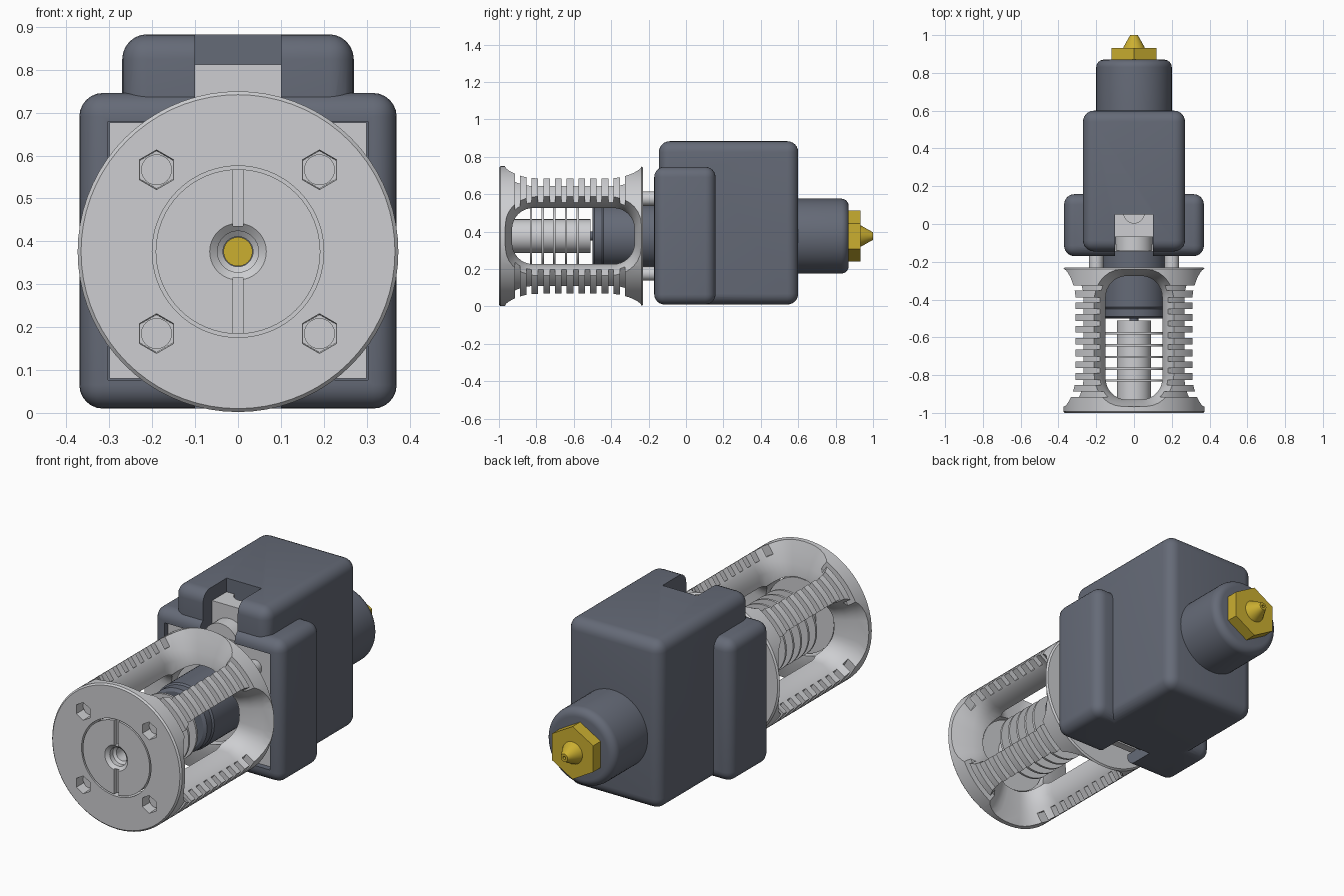
import bpy, bmesh
from math import sin, cos, pi
from mathutils import Matrix, Vector

AXIS_Z = 0.376
old = bpy.data.objects.get("Cube")
if old:
    bpy.data.objects.remove(old)


def material(name, rgb):
    m = bpy.data.materials.new(name)
    m.use_nodes = True
    m.diffuse_color = (*rgb, 1)
    bsdf = m.node_tree.nodes["Principled BSDF"]
    bsdf.inputs["Base Color"].default_value = (*rgb, 1)
    bsdf.inputs["Roughness"].default_value = 0.5
    return m


DARK = material("slate rubber", (0.13, 0.145, 0.185))
METAL = material("light metal", (0.61, 0.615, 0.635))
BRASS = material("brass", (0.60, 0.43, 0.03))
parts = []


def finish(bm, name, mat):
    bmesh.ops.remove_doubles(bm, verts=bm.verts, dist=1e-5)
    bmesh.ops.recalc_face_normals(bm, faces=bm.faces)
    me = bpy.data.meshes.new(name)
    bm.to_mesh(me)
    bm.free()
    ob = bpy.data.objects.new(name, me)
    bpy.context.collection.objects.link(ob)
    if mat:
        me.materials.append(mat)
        parts.append(ob)
    return ob


def skin(rings, name, mat, closed=False):
    """Join a row of vertex rings with quads, capping the ends if open."""
    bm = bmesh.new()
    loops = [[bm.verts.new(p) for p in ring] for ring in rings]
    n = len(loops[0])
    pairs = list(zip(loops, loops[1:])) + ([(loops[-1], loops[0])] if closed else [])
    for a, b in pairs:
        for i in range(n):
            j = (i + 1) % n
            bm.faces.new((a[i], a[j], b[j], b[i]))
    if not closed:
        bm.faces.new(loops[0])
        bm.faces.new(loops[-1])
    return finish(bm, name, mat)


def lathe(profile, name, mat, closed=False, segs=64, x=0, z=0, turn=0):
    """Revolve (radius, y) points around the long axis."""
    rings = [[(x + r * sin(2 * pi * i / segs + turn), y,
               AXIS_Z + z + r * cos(2 * pi * i / segs + turn)) for i in range(segs)]
             for r, y in profile]
    return skin(rings, name, mat, closed)


def box(lo, hi, name, mat, bevel=0):
    lo, hi = Vector(lo), Vector(hi)
    bm = bmesh.new()
    bmesh.ops.create_cube(bm, size=1)
    for v in bm.verts:
        v.co = (lo + hi) / 2 + v.co * (hi - lo)
    if bevel:
        bmesh.ops.bevel(bm, geom=bm.edges[:], offset=bevel, segments=6,
                        profile=0.5, affect='EDGES')
    return finish(bm, name, mat)


def combine(target, other, op='DIFFERENCE'):
    """Apply a boolean and discard the helper."""
    mod = target.modifiers.new("shape", 'BOOLEAN')
    mod.operation, mod.object, mod.solver = op, other, 'EXACT'
    bpy.context.view_layer.objects.active = target
    bpy.ops.object.modifier_apply(modifier=mod.name)
    if other in parts:
        parts.remove(other)
    bpy.data.objects.remove(other)


def rounded_window(d, half, y0, y1, rad, rot):
    """One rounded rectangle at distance d from the axis, turned about it."""
    pts = []
    for k, (sx, cy) in enumerate([(1, y1 - rad), (-1, y1 - rad), (-1, y0 + rad), (1, y0 + rad)]):
        for i in range(9):
            a = (k + i / 8) * pi / 2
            p = Vector((sx * (half - rad) + rad * cos(a), cy + rad * sin(a), d))
            pts.append(rot @ p + Vector((0, 0, AXIS_Z)))
    return pts


# Slotted cage: grooved tube between two flanges
R, GROOVE, INNER = 0.374, 0.322, 0.2
outline = [(INNER, -1), (R - 0.008, -1), (R, -0.992)]
for i in range(10):
    y = -0.915 + i * 0.0625
    outline += [(R, y), (GROOVE, y), (GROOVE, y + 0.027), (R, y + 0.027)]
outline += [(R, -0.238), (R - 0.008, -0.23), (INNER, -0.23)]
cage = lathe(outline, "cage", METAL, closed=True, segs=72)
layers = [(0.08, 0.15, 0), (0.21, 0.15, 0), (0.26, 0.175, 0.008), (0.32, 0.22, 0.022), (0.40, 0.29, 0.045)]
for q in range(4):
    rot = Matrix.Rotation(q * pi / 2, 3, 'Y')
    rings = [rounded_window(d, h, -0.93 - e, -0.275 + e, h * 0.75, rot) for d, h, e in layers]
    combine(cage, skin(rings, "window_cutter", None))

# Screw pockets in the front flange, and posts behind the cage
for sx in (-1, 1):
    for sz in (-1, 1):
        at = dict(x=sx * 0.19, z=sz * 0.191)
        combine(cage, lathe([(0.047, -1.02), (0.044, -0.94)], "pocket_cutter", None, segs=6, **at))
        lathe([(0.036, -0.95), (0.036, -0.935)], "screw_head", METAL, segs=24, **at)
        lathe([(0.038, -0.25), (0.038, -0.13)], "post", METAL, segs=24, x=sx * 0.2, z=sz * 0.2)

# Finned heat sink with a countersunk bore and a slit across its head
core, fin, bore = 0.09, 0.17, 0.035
outline = [(bore, -0.51), (bore, -0.95), (0.048, -0.96), (0.048, -0.985), (0.066, -1),
           (0.192, -1), (0.192, -0.94), (core, -0.94)]
for i in range(5):
    y = -0.835 + i * 0.0625
    outline += [(core, y), (fin, y), (fin, y + 0.012), (core, y + 0.012)]
outline += [(core, -0.51)]
sink = lathe(outline, "heat_sink", METAL, closed=True)
for s in (-1, 1):
    lo, hi = sorted((s * 0.06, s * 0.21))
    combine(sink, box((-0.012, -1.02, AXIS_Z + lo), (0.012, -0.975, AXIS_Z + hi), "slit_cutter", None))
lathe([(0.025, -0.53), (0.025, -0.48)], "heat_break", DARK, segs=24)
lathe([(0.034, -0.534), (0.034, -0.528)], "brass_liner", BRASS, segs=24)
lathe([(0.15, -0.5), (0.165, -0.49), (0.165, -0.45), (0.172, -0.44), (0.172, -0.12)],
      "inner_sleeve", DARK)

# Rubber cover: main body, side wings and nozzle collar
cover = box((-0.27, -0.145, 0.01), (0.27, 0.6, 0.883), "rubber_cover", DARK, 0.058)
combine(cover, box((-0.37, -0.17, 0.01), (0.37, 0.158, 0.746), "wings", None, 0.055), 'UNION')
arc = [(0.16 + 0.04 * cos(a), 0.83 + 0.04 * sin(a)) for a in [i * pi / 12 for i in range(7)]]
lathe([(0.2, 0.55)] + arc, "nozzle_collar", DARK)
combine(cover, box((-0.303, -0.3, 0.077), (0.303, -0.11, 0.68), "opening_cutter", None))
combine(cover, box((-0.1, -0.3, 0.6), (0.1, 0.05, 1), "top_notch_cutter", None))
combine(cover, box((-0.1, -0.3, -0.1), (0.1, 0, 0.2), "bottom_notch_cutter", None))

# Metal heater block seen through the openings
box((-0.3, -0.145, 0.08), (0.3, -0.105, 0.677), "front_plate", METAL)
block = box((-0.1, -0.07, 0.06), (0.1, 0.049, 0.812), "heater_block", METAL)
bm = bmesh.new()
bmesh.ops.create_cone(bm, cap_ends=True, segments=32, radius1=0.055, radius2=0.055, depth=0.1,
                      matrix=Matrix.Translation((0, 0.06, 0.82)))
combine(block, finish(bm, "hole_cutter", None))
lathe([(0.099, -0.14), (0.099, -0.06)], "clamp_barrel", METAL, segs=40, z=0.27)

# Brass nozzle: hexagon and tip
lathe([(0.137, 0.865), (0.137, 0.932)], "nozzle_hex", BRASS, segs=6)
lathe([(0.058, 0.93), (0.054, 0.94), (0.02, 1), (0.008, 1), (0.008, 0.97)], "nozzle_tip", BRASS, segs=40)

# Smooth the rounded surfaces, keep hard edges
bpy.ops.object.select_all(action='DESELECT')
for ob in parts:
    ob.select_set(True)
bpy.context.view_layer.objects.active = cage
bpy.ops.object.shade_smooth_by_angle(angle=0.52)
